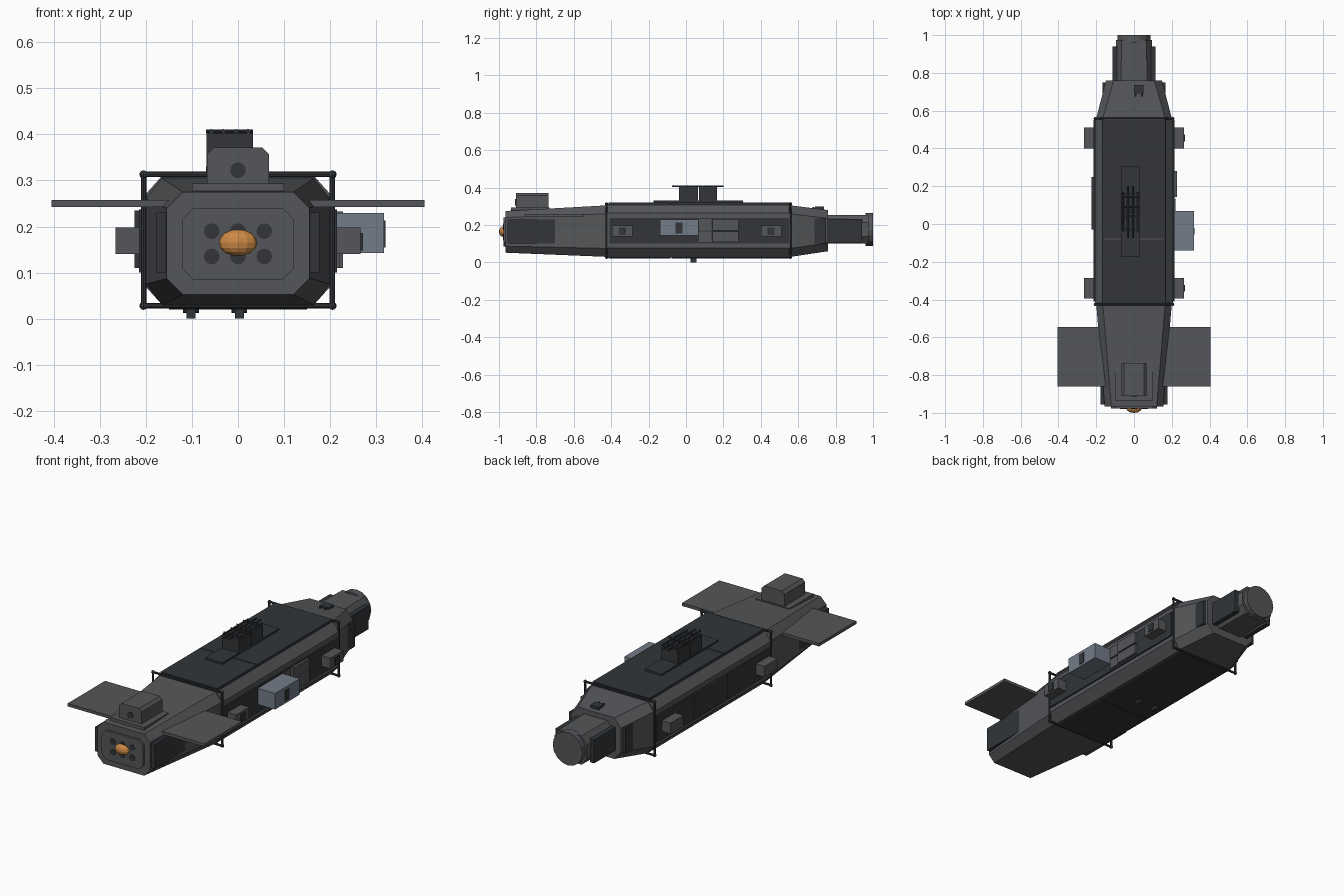
import bpy, bmesh, math
from mathutils import Vector

if "Cube" in bpy.data.objects:
    bpy.data.objects.remove(bpy.data.objects["Cube"])


def material(name, rgb):
    m = bpy.data.materials.new(name)
    m.diffuse_color = (*rgb, 1)
    m.use_nodes = True
    m.node_tree.nodes["Principled BSDF"].inputs["Base Color"].default_value = m.diffuse_color
    return m


HULL = material("hull_grey", (0.09, 0.093, 0.10))
DARK = material("dark_grey", (0.032, 0.036, 0.04))
BLUE = material("blue_grey", (0.17, 0.20, 0.25))
ORANGE = material("orange", (0.60, 0.25, 0.06))


def finish(name, bm, mat):
    bmesh.ops.recalc_face_normals(bm, faces=bm.faces)
    me = bpy.data.meshes.new(name)
    bm.to_mesh(me)
    bm.free()
    ob = bpy.data.objects.new(name, me)
    me.materials.append(mat)
    bpy.context.collection.objects.link(ob)
    return ob


def octagon(hw, z0, z1, cx, cz):
    return [(hw, z0 + cz), (hw, z1 - cz), (hw - cx, z1), (cx - hw, z1),
            (-hw, z1 - cz), (-hw, z0 + cz), (cx - hw, z0), (hw - cx, z0)]


def loft(name, stations, mat=HULL):
    """Skin octagon sections: (y, half width, bottom, top, chamfer x, chamfer z)."""
    bm = bmesh.new()
    rings = [[bm.verts.new((x, y, z)) for x, z in octagon(*s)] for y, *s in stations]
    for a, b in zip(rings, rings[1:]):
        for i in range(8):
            j = (i + 1) % 8
            bm.faces.new((a[i], a[j], b[j], b[i]))
    bm.faces.new(rings[0])
    bm.faces.new(rings[-1])
    return finish(name, bm, mat)


def box(name, x, y, z, mat=HULL):
    bm = bmesh.new()
    bmesh.ops.create_cube(bm, size=1)
    for v in bm.verts:
        v.co = [(r[0] + r[1]) / 2 + c * (r[1] - r[0]) for r, c in zip((x, y, z), v.co)]
    return finish(name, bm, mat)


def pair(name, x, y, z, mat=HULL):
    box(name + "_right", x, y, z, mat)
    box(name + "_left", (-x[1], -x[0]), y, z, mat)


def rod(name, a, b, r, mat=DARK, sides=8):
    a, b = Vector(a), Vector(b)
    d = b - a
    bm = bmesh.new()
    bmesh.ops.create_cone(bm, cap_ends=True, segments=sides, radius1=r, radius2=r, depth=d.length)
    bm.transform(d.to_track_quat('Z', 'Y').to_matrix().to_4x4())
    bmesh.ops.translate(bm, verts=bm.verts, vec=(a + b) / 2)
    return finish(name, bm, mat)


def ball(name, c, r, mat, u=12, v=8):
    bm = bmesh.new()
    bmesh.ops.create_uvsphere(bm, u_segments=u, v_segments=v, radius=1)
    for p in bm.verts:
        p.co = [c[i] + p.co[i] * r[i] for i in range(3)]
    return finish(name, bm, mat)


# Hull sections
loft("front_hull", [(-0.965, 0.155, 0.052, 0.275, 0.035, 0.035),
                    (-0.425, 0.2, 0.03, 0.305, 0.035, 0.045)])
loft("middle_hull", [(-0.425, 0.207, 0.027, 0.313, 0.045, 0.05),
                     (0.56, 0.207, 0.027, 0.313, 0.045, 0.05)])
loft("rear_hull", [(0.56, 0.2, 0.03, 0.305, 0.035, 0.045),
                   (0.76, 0.148, 0.06, 0.28, 0.04, 0.045)])
loft("rear_neck", [(0.75, 0.1, 0.1, 0.254, 0.03, 0.04),
                   (0.975, 0.095, 0.1, 0.254, 0.03, 0.04)])
rod("rear_disc", (0, 0.96, 0.177), (0, 1.0, 0.177), 0.088, HULL, 16)

# Armour panels on top, bottom and sides
for i, (a, b) in enumerate([(-0.415, -0.082), (-0.078, 0.55)]):
    box(f"top_panel_{i}", (-0.168, 0.168), (a, b), (0.305, 0.32), DARK)
    box(f"bottom_panel_{i}", (-0.15, 0.15), (a, b), (0.02, 0.035), DARK)
pair("middle_side_panel", (0.2, 0.215), (-0.41, 0.55), (0.1, 0.237), DARK)
pair("front_side_panel", (0.14, 0.177), (-0.955, -0.7), (0.1, 0.23), DARK)
pair("rear_side_panel", (0.13, 0.167), (0.655, 0.748), (0.1, 0.235), DARK)
pair("neck_side_panel", (0.09, 0.115), (0.75, 0.94), (0.107, 0.232), DARK)
box("left_hatch", (-0.225, -0.2), (-0.03, 0.25), (0.11, 0.235), DARK)
for i, y in enumerate([(0.07, 0.135), (0.142, 0.28)]):
    for j, z in enumerate([(0.11, 0.165), (0.172, 0.233)]):
        box(f"right_hatch_{i}_{j}", (0.2, 0.228 if i else 0.22), y, z)

# Rod frames around the hull
for k, y in enumerate((-0.425, 0.558)):
    c = [(0.205, y, 0.028), (0.205, y, 0.313), (-0.205, y, 0.313), (-0.205, y, 0.028)]
    for i in range(4):
        rod(f"frame_{k}_rod_{i}", c[i], c[(i + 1) % 4], 0.006)
        ball(f"frame_{k}_joint_{i}", c[i], (0.009,) * 3, DARK, 8, 6)

# Nose plate with ports and bulb
loft("nose_plate", [(-0.977, 0.122, 0.085, 0.24, 0.025, 0.025),
                    (-0.96, 0.122, 0.085, 0.24, 0.025, 0.025)])
for x in (-0.057, 0, 0.057):
    for z in (0.135, 0.19):
        rod(f"nose_port_{x}_{z}", (x, -0.979, z), (x, -0.96, z), 0.017, DARK, 16)
ball("nose_bulb", (0, -0.975, 0.165), (0.042, 0.025, 0.029), ORANGE)

# Wings
pair("wing", (0.12, 0.405), (-0.86, -0.545), (0.242, 0.258))

# Front turret
box("front_turret_base", (-0.1, 0.1), (-0.935, -0.73), (0.265, 0.293))
loft("front_turret", [(y, 0.067, 0.27, 0.372, 0.015, 0.015) for y in (-0.91, -0.735)])
rod("front_turret_port", (0, -0.913, 0.322), (0, -0.9, 0.322), 0.017, DARK, 16)

# Centre launcher: base, two blocks, rod rack on top
box("launcher_base", (-0.07, 0.03), (-0.175, 0.305), (0.31, 0.33), DARK)
for i, (a, b) in enumerate([(-0.038, 0.063), (0.069, 0.165)]):
    box(f"launcher_block_{i}", (-0.068, 0.033), (a, b), (0.325, 0.403), DARK)
for i, x in enumerate((-0.058, -0.032, -0.005, 0.022)):
    inner = i in (1, 2)
    rod(f"launcher_rail_{i}", (x, -0.075 if inner else -0.04, 0.407),
        (x, 0.2 if inner else 0.17, 0.407), 0.005)
for i, y in enumerate((-0.02, 0.04, 0.09, 0.145)):
    rod(f"launcher_cross_{i}", (-0.07, y, 0.407), (0.033, y, 0.407), 0.004)

# Side pods and equipment box
for i, (a, b) in enumerate([(-0.395, -0.285), (0.4, 0.51)]):
    pair(f"side_pod_{i}", (0.2, 0.266), (a, b), (0.14, 0.198))
    m = (a + b) / 2
    box(f"side_pod_slot_{i}", (0.26, 0.271), (m - 0.018, m + 0.018), (0.148, 0.186), DARK)
box("equipment_box", (0.2, 0.317), (-0.14, 0.068), (0.143, 0.229), BLUE)
box("equipment_slot", (0.31, 0.32), (-0.055, -0.02), (0.155, 0.213), DARK)

# Rear sensor
box("rear_sensor", (0, 0.05), (0.69, 0.737), (0.27, 0.298), DARK)
for x in (0.01, 0.04):
    rod(f"rear_sensor_leg_{x}", (x, 0.735, 0.285), (x, 0.675, 0.292), 0.004)

# Belly fittings
for i, x in enumerate((-0.102, 0.003)):
    box(f"belly_fitting_{i}", (x - 0.01, x + 0.01), (0.025, 0.055), (0.0, 0.03), DARK)
    rod(f"belly_pin_{i}", (x - 0.017, 0.04, 0.016), (x + 0.017, 0.04, 0.016), 0.004)
